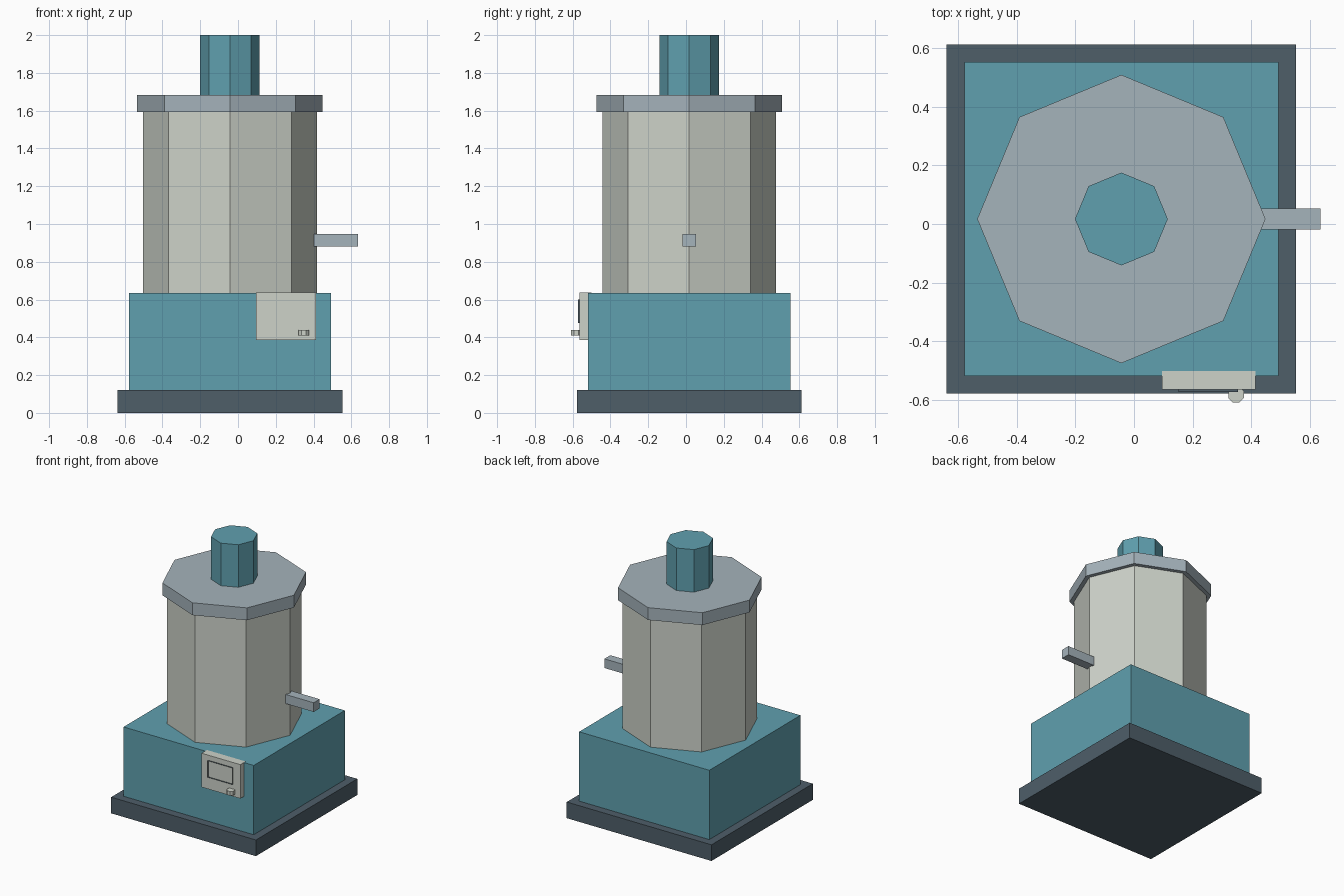
import bpy
import bmesh
import math
from mathutils import Matrix, Vector

default = bpy.data.objects.get("Cube")
if default:
    bpy.data.objects.remove(default, do_unlink=True)


def material(name, hex_code):
    """Flat material from an sRGB hex code."""
    channels = [int(hex_code[i:i + 2], 16) / 255 for i in (0, 2, 4)]
    linear = [c / 12.92 if c <= 0.04045 else ((c + 0.055) / 1.055) ** 2.4 for c in channels]
    mat = bpy.data.materials.new(name)
    mat.use_nodes = True
    mat.diffuse_color = (*linear, 1)
    mat.node_tree.nodes["Principled BSDF"].inputs["Base Color"].default_value = (*linear, 1)
    return mat


teal = material("teal paint", "60a0af")
charcoal = material("charcoal", "4e5e69")
steel = material("blue grey steel", "a5b3bb")
cream = material("pale grey", "cdd2c9")


def finish(name, bm, mat):
    bmesh.ops.recalc_face_normals(bm, faces=bm.faces)
    mesh = bpy.data.meshes.new(name)
    bm.to_mesh(mesh)
    bm.free()
    mesh.materials.append(mat)
    obj = bpy.data.objects.new(name, mesh)
    bpy.context.collection.objects.link(obj)
    return obj


def box(name, low, high, mat):
    low, high = Vector(low), Vector(high)
    bm = bmesh.new()
    place = Matrix.Translation((low + high) / 2) @ Matrix.Diagonal((*(high - low), 1))
    bmesh.ops.create_cube(bm, size=1, matrix=place)
    return finish(name, bm, mat)


def octagon(name, center, radius, bottom, top, mat, turn=0):
    bm = bmesh.new()
    place = Matrix.Translation((*center, (bottom + top) / 2)) @ Matrix.Rotation(turn, 4, "Z")
    bmesh.ops.create_cone(bm, cap_ends=True, segments=8, radius1=radius, radius2=radius,
                          depth=top - bottom, matrix=place)
    return finish(name, bm, mat)


# Square base and housing
box("base_plate", (-0.638, -0.578, 0), (0.552, 0.612, 0.12), charcoal)
box("housing", (-0.578, -0.518, 0.12), (0.492, 0.552, 0.635), teal)

# Eight-sided tank, lid and top cap
axis = (-0.043, 0.017)
octagon("tank", axis, 0.46, 0.635, 1.592, cream)
octagon("lid", axis, 0.491, 1.592, 1.684, steel)
octagon("top_cap", axis, 0.158, 1.684, 2.0, teal)

# Side handle
box("side_handle", (0.39, -0.018, 0.88), (0.635, 0.052, 0.948), steel)

# Control panel with a raised screen frame and a knob
box("control_panel", (0.095, -0.563, 0.385), (0.413, -0.5, 0.637), cream)

bm = bmesh.new()
corners = [(0.152, 0.477), (0.355, 0.477), (0.355, 0.6), (0.152, 0.6)]
face = bm.faces.new([bm.verts.new((x, -0.564, z)) for x, z in corners])
bmesh.ops.inset_region(bm, faces=[face], thickness=0.021, use_boundary=True)
bmesh.ops.delete(bm, geom=[face], context="FACES_ONLY")
ring = bmesh.ops.extrude_face_region(bm, geom=bm.faces[:])
moved = [v for v in ring["geom"] if isinstance(v, bmesh.types.BMVert)]
bmesh.ops.translate(bm, verts=moved, vec=(0, -0.009, 0))
finish("screen_frame", bm, charcoal)

octagon("panel_knob", (0.348, -0.581), 0.029, 0.409, 0.44, cream, math.pi / 8)
